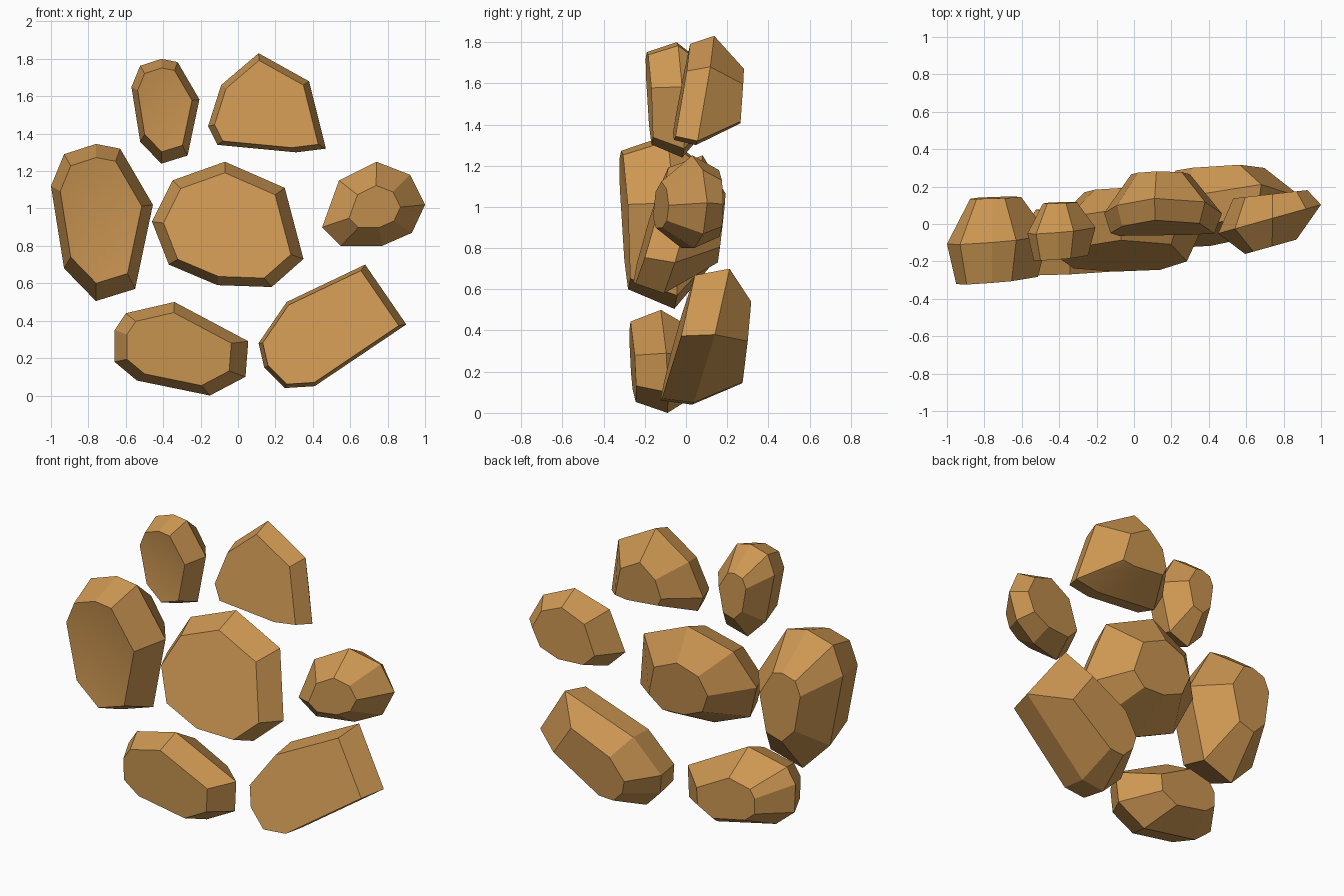
import bpy
import bmesh

cube = bpy.data.objects.get("Cube")
if cube:
    bpy.data.objects.remove(cube, do_unlink=True)

sandstone = bpy.data.materials.new("warm_sandstone")
sandstone.use_nodes = True
colour = (0.61, 0.31, 0.085, 1)
sandstone.diffuse_color = colour
sandstone.node_tree.nodes["Principled BSDF"].inputs["Base Color"].default_value = colour


def link_rock(name, mesh):
    """Place a stone in the scene."""
    rock = bpy.data.objects.new(name, mesh)
    bpy.context.collection.objects.link(rock)
    return rock


def build_rock(name, outline, depths, sizes, lean, dent=0):
    """Loft a faceted stone from its widest outline.

    depths: front cap, girdle and back cap positions along y.
    sizes: front and back cap size relative to the outline.
    lean: how far y moves along x and along z.
    """
    count = len(outline)
    mid_x = sum(x for x, z in outline) / count
    mid_z = sum(z for x, z in outline) / count
    lean_x, lean_z = lean
    front_y, girdle_y, back_y = depths
    front_size, back_size = sizes
    bm = bmesh.new()

    def make_ring(depth, size, lean_share):
        ring = []
        for x, z in outline:
            off_x = (x - mid_x) * size
            off_z = (z - mid_z) * size
            y = depth + (lean_x * off_x + lean_z * off_z) * lean_share
            ring.append(bm.verts.new((mid_x + off_x, y, mid_z + off_z)))
        return ring

    front = make_ring(front_y, front_size, 1)
    girdle = make_ring(girdle_y, 1, 1)
    back = make_ring(back_y, back_size, 0.4)

    # Chamfer bands between neighbouring rings
    for near, far in ((front, girdle), (girdle, back)):
        for i in range(count):
            j = (i + 1) % count
            bm.faces.new((near[i], near[j], far[j], far[i]))

    # Back cap, and a front cap that may be hollowed
    bm.faces.new(back)
    cap = bm.faces.new(front)
    if dent:
        hollow = bmesh.ops.poke(bm, faces=[cap])
        for vert in hollow["verts"]:
            vert.co.y += dent

    bmesh.ops.recalc_face_normals(bm, faces=bm.faces)
    mesh = bpy.data.meshes.new(name)
    bm.to_mesh(mesh)
    bm.free()
    mesh.materials.append(sandstone)
    return link_rock(name, mesh)


# Tall upright stone on the right side
right_rock = build_rock(
    "right_rock",
    outline=[(-1, 1.12), (-.93, 1.29), (-.76, 1.345), (-.63, 1.32),
             (-.455, 1.02), (-.55, .57), (-.76, .505), (-.93, .68)],
    depths=(-.3, -.08, .14), sizes=(.8, .5), lean=(.08, -.05), dent=.04)

# Smaller copy of the tall stone, above it
upper_right_rock = link_rock("upper_right_rock", right_rock.data.copy())
upper_right_rock.scale *= 2 / 3
upper_right_rock.location = (.097, .02, .903)

# Broad centre stone, leaning back
centre_rock = build_rock(
    "centre_rock",
    outline=[(-.46, .93), (-.35, 1.15), (-.07, 1.25), (.25, 1.11),
             (.35, .73), (.18, .58), (-.11, .59), (-.37, .7)],
    depths=(-.18, -.03, .17), sizes=(.84, .5), lean=(.05, .3))

# Rounded stone on the left side
left_rock = build_rock(
    "left_rock",
    outline=[(.45, .9), (.54, 1.15), (.74, 1.25), (.92, 1.18),
             (1, 1.02), (.93, .87), (.77, .8), (.55, .8)],
    depths=(-.12, .03, .16), sizes=(.5, .72), lean=(.28, 0))

# Peaked stone at the upper left side
upper_left_rock = build_rock(
    "upper_left_rock",
    outline=[(-.16, 1.44), (-.09, 1.66), (.11, 1.83), (.38, 1.68),
             (.47, 1.32), (.31, 1.3), (-.11, 1.34)],
    depths=(-.03, .08, .27), sizes=(.88, .5), lean=(.03, .18))

# Wedge stone at the lower right side
lower_right_rock = build_rock(
    "lower_right_rock",
    outline=[(-.66, .35), (-.6, .44), (-.34, .5), (.055, .29),
             (.04, .1), (-.15, 0), (-.54, .08), (-.66, .18)],
    depths=(-.26, -.11, .08), sizes=(.78, .55), lean=(.04, -.05))

# Long slanted stone at the lower left side
lower_left_rock = build_rock(
    "lower_left_rock",
    outline=[(.11, .28), (.26, .5), (.68, .7), (.9, .38),
             (.41, .05), (.25, .04), (.14, .15)],
    depths=(-.06, .1, .29), sizes=(.92, .6), lean=(.04, .25))

# Soften the shallow facets and keep the chipped edges crisp
rocks = (right_rock, upper_right_rock, centre_rock, left_rock,
         upper_left_rock, lower_right_rock, lower_left_rock)
bpy.ops.object.select_all(action="DESELECT")
for rock in rocks:
    rock.select_set(True)
bpy.context.view_layer.objects.active = right_rock
bpy.ops.object.shade_smooth_by_angle(angle=.3)
